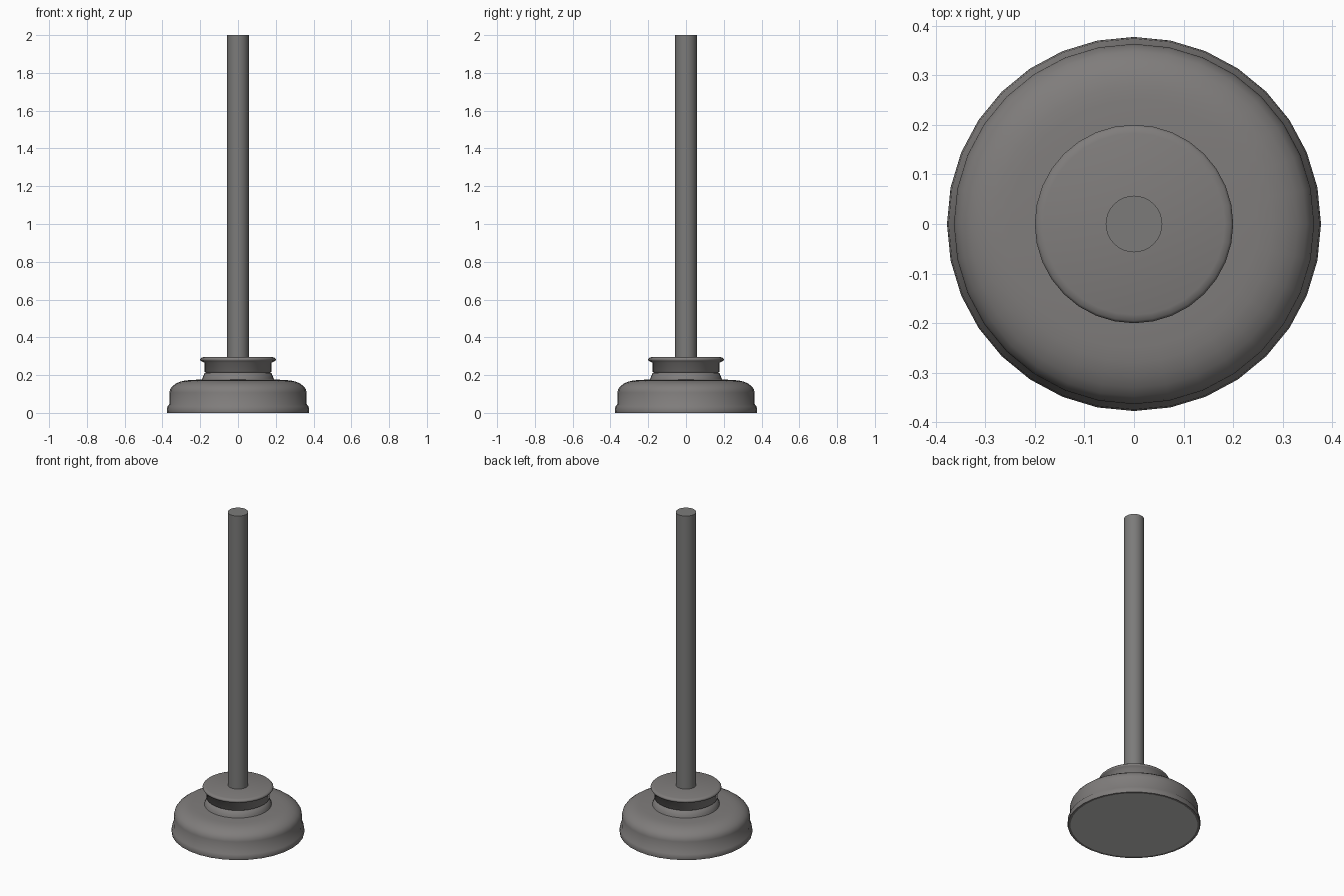
import bpy, bmesh, math

if "Cube" in bpy.data.objects:
    bpy.data.objects.remove(bpy.data.objects["Cube"])

SIDES = 32


def make_material(name, colour):
    mat = bpy.data.materials.new(name)
    mat.diffuse_color = (*colour, 1)
    mat.use_nodes = True
    mat.node_tree.nodes["Principled BSDF"].inputs["Base Color"].default_value = mat.diffuse_color
    return mat


handle_grey = make_material("handle grey", (0.2, 0.198, 0.194))
rubber_grey = make_material("warm rubber grey", (0.214, 0.204, 0.2))
base_grey = make_material("light base grey", (0.54, 0.54, 0.535))


def lathe(name, profile, materials, base_index=0):
    """Spin a closed-ended (radius, z) profile about the z axis."""
    bm = bmesh.new()
    rings = [[bm.verts.new((r * math.cos(2 * math.pi * i / SIDES),
                            r * math.sin(2 * math.pi * i / SIDES), z))
              for i in range(SIDES)] for r, z in profile]
    for low, high in zip(rings, rings[1:]):
        for i in range(SIDES):
            j = (i + 1) % SIDES
            bm.faces.new((low[i], low[j], high[j], high[i]))
    bm.faces.new(rings[0][::-1]).material_index = base_index
    bm.faces.new(rings[-1])
    mesh = bpy.data.meshes.new(name)
    bm.to_mesh(mesh)
    bm.free()
    for mat in materials:
        mesh.materials.append(mat)
    obj = bpy.data.objects.new(name, mesh)
    bpy.context.collection.objects.link(obj)
    bpy.ops.object.select_all(action='DESELECT')
    obj.select_set(True)
    bpy.context.view_layer.objects.active = obj
    bpy.ops.object.shade_smooth_by_angle(angle=math.radians(65))
    return obj


# Wide cup: pale base disc inside a dark rim, low lip and rounded shoulder
shoulder = [(0.25 + 0.113 * math.cos(a), 0.108 + 0.066 * math.sin(a))
            for a in (math.radians(15 * k) for k in range(7))]
lathe("rubber_cup", [(0.36, 0), (0.375, 0), (0.377, 0.008), (0.374, 0.034),
                     (0.364, 0.046)] + shoulder + [(0.19, 0.177)],
      [rubber_grey, base_grey], base_index=1)

# Stepped neck, groove and top flange
lathe("neck_collar", [(0.193, 0.17), (0.188, 0.185), (0.178, 0.21), (0.17, 0.214),
                      (0.178, 0.219), (0.178, 0.266), (0.197, 0.275), (0.2, 0.281),
                      (0.2, 0.286), (0.195, 0.291), (0.183, 0.295)], [rubber_grey])

# Long straight handle
lathe("handle", [(0.057, 0.28), (0.057, 2.0)], [handle_grey])
